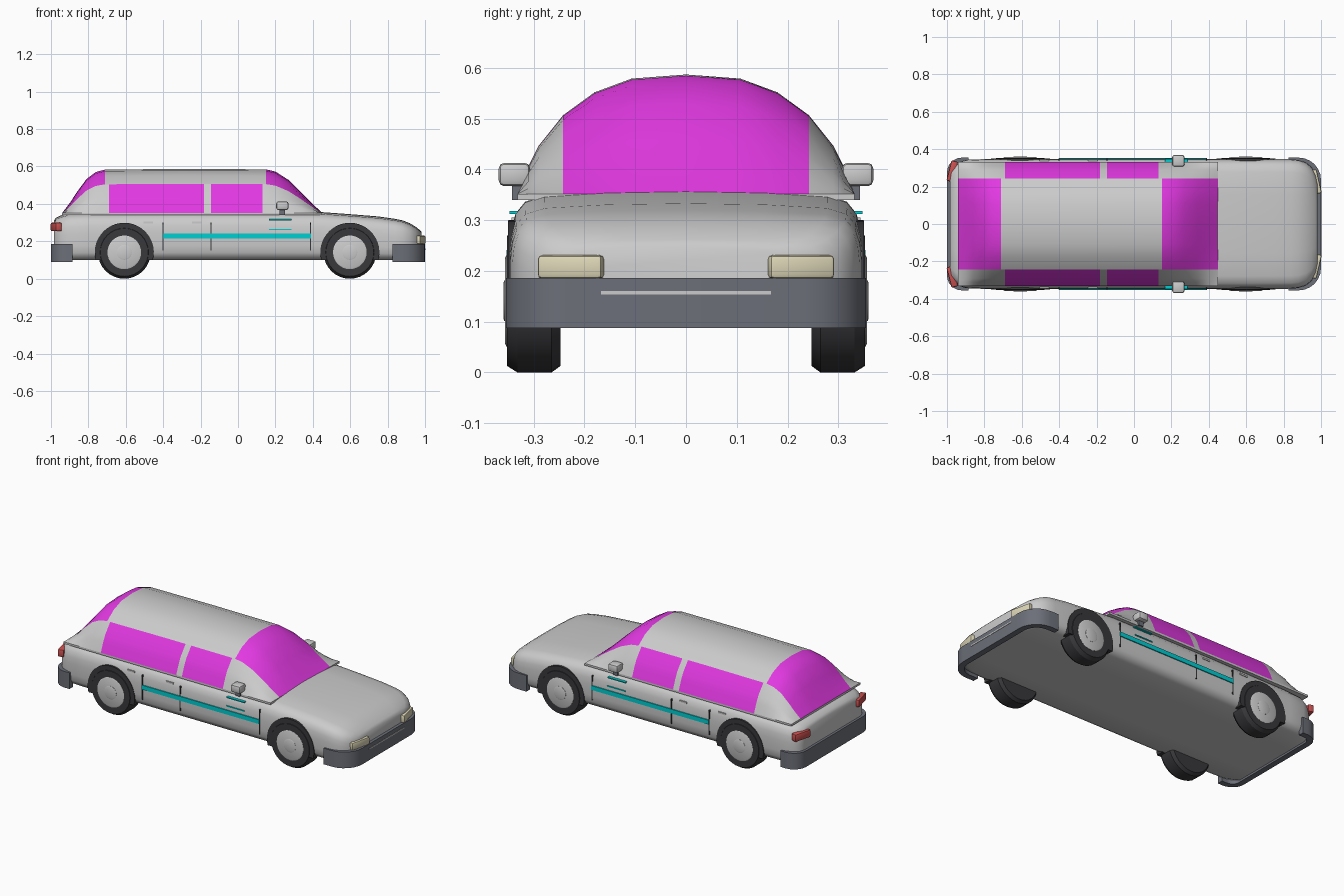
import bpy, bmesh, math
from mathutils import Matrix

if "Cube" in bpy.data.objects:
    bpy.data.objects.remove(bpy.data.objects["Cube"])


def mat(name, r, g, b):
    m = bpy.data.materials.new(name)
    m.diffuse_color = (r, g, b, 1)
    m.use_nodes = True
    m.node_tree.nodes["Principled BSDF"].inputs["Base Color"].default_value = m.diffuse_color
    return m


GLASS = mat("glass", .76, .04, .76)
TEAL = mat("teal", 0, .62, .64)
RUBBER = mat("rubber", .04, .04, .045)
DARK = mat("dark_trim", .15, .16, .19)
LAMP = mat("lamp", .72, .67, .47)
RED = mat("red_lamp", .6, .08, .08)


def make(name, verts, faces, m=None, angle=35, bevel=0):
    me = bpy.data.meshes.new(name)
    me.from_pydata(verts, [], faces)
    bm = bmesh.new()
    bm.from_mesh(me)
    if bevel:
        bmesh.ops.bevel(bm, geom=bm.edges[:], offset=bevel, segments=2, profile=.5, affect='EDGES')
    if name not in PATCHES:
        bmesh.ops.recalc_face_normals(bm, faces=bm.faces[:])
    bm.to_mesh(me)
    bm.free()
    ob = bpy.data.objects.new(name, me)
    bpy.context.collection.objects.link(ob)
    if m:
        me.materials.append(m)
    bpy.ops.object.select_all(action='DESELECT')
    ob.select_set(True)
    bpy.context.view_layer.objects.active = ob
    bpy.ops.object.shade_smooth_by_angle(angle=math.radians(angle))
    return ob


PATCHES = set()


def loft(name, rings, m=None, angle=35):
    n = len(rings[0])
    verts = [v for r in rings for v in r]
    faces = [(i * n + j, i * n + (j + 1) % n, (i + 1) * n + (j + 1) % n, (i + 1) * n + j)
             for i in range(len(rings) - 1) for j in range(n)]
    faces += [tuple(range(n)), tuple(range((len(rings) - 1) * n, len(rings) * n))]
    return make(name, verts, faces, m, angle)


def box(name, c, s, m=None, rot=0, bevel=0):
    v = [(x * s[0] / 2, y * s[1] / 2, z * s[2] / 2) for x in (-1, 1) for y in (-1, 1) for z in (-1, 1)]
    f = [(0, 1, 3, 2), (4, 6, 7, 5), (0, 4, 5, 1), (2, 3, 7, 6), (0, 2, 6, 4), (1, 5, 7, 3)]
    ob = make(name, v, f, m, bevel=bevel)
    ob.data.transform(Matrix.Translation(c) @ Matrix.Rotation(rot, 4, 'Z'))
    return ob


# lower body: one half section lofted along the length
half = [(.45, 0), (.86, 0), (.95, .05), (.99, .15), (1, .3), (1, .55), (.99, .7),
        (.965, .82), (.91, .91), (.8, .96), (.45, .99)]
section = [(0, 0)] + half + [(0, 1)] + [(-y, z) for y, z in reversed(half)]
stations = [(-.985, .27, .31), (-.975, .3, .325), (-.95, .325, .337), (-.9, .343, .352), (-.8, .347, .357),
            (-.3, .348, .36), (.42, .348, .358), (.6, .348, .345), (.75, .347, .333), (.84, .346, .32),
            (.88, .342, .312), (.92, .328, .296), (.95, .303, .278), (.97, .27, .262), (.982, .22, .25)]
loft("lower_body", [[(x, y * w, .1 + z * (top - .1)) for y, z in section]
                    for x, w, top in stations], None, 45)

# cabin: patches of one curved shell, height = lengthwise profile x crosswise arc
fx = [(-.94, 0), (-.9, .22), (-.86, .48), (-.81, .77), (-.76, .93), (-.71, .985), (-.3, 1),
      (.15, .99), (.2, .94), (.27, .75), (.34, .46), (.4, .2), (.45, 0)]
gy = [(0, .235), (.107, .227), (.18, .2), (.242, .155), (.29, .095), (.31, .055), (.332, 0)]


def interp(t, pts):
    for (a, u), (b, v) in zip(pts, pts[1:]):
        if t <= b:
            return u + (v - u) * (t - a) / (b - a)
    return pts[-1][1]


def patch(name, x0, x1, ys, m=None):
    PATCHES.add(name)
    xs = [x0] + [x for x, _ in fx if x0 < x < x1] + [x1]
    n = len(ys)
    verts = [(x, y, .352 + interp(x, fx) * interp(abs(y), gy)) for x in xs for y in ys]
    faces = [(i * n + j, i * n + n + j, i * n + n + j + 1, i * n + j + 1)
             for i in range(len(xs) - 1) for j in range(n - 1)]
    make(name, verts, faces, m, 50)


mid = [-.242, -.18, -.107, 0, .107, .18, .242]
patch("roof", -.71, .15, mid)
patch("windshield", .15, .45, mid, GLASS)
patch("rear_window", -.94, -.71, mid, GLASS)
for side, ys in (("left", [.242, .29, .31, .332]), ("right", [-.332, -.31, -.29, -.242])):
    patch("rear_pillar_" + side, -.94, -.69, ys)
    patch("rear_side_window_" + side, -.69, -.183, ys, GLASS)
    patch("middle_pillar_" + side, -.183, -.145, ys)
    patch("front_side_window_" + side, -.145, .13, ys, GLASS)
    patch("front_pillar_" + side, .13, .45, ys)
box("cabin_base", (-.245, 0, .346), (1.39, .664, .012))


# bumpers: U-shaped bands with rounded corners
def bumper(name, d, start, r):
    def path(o):
        arc = [(1 - r + (r - o) * math.cos(a), .355 - r + (r - o) * math.sin(a))
               for a in [math.radians(t) for t in range(0, 91, 15)]]
        p = arc + [(start, .355 - o)]
        return [(x, -y) for x, y in reversed(p)] + p
    rings = []
    for (xo, yo), (xi, yi) in zip(path(0), path(.035)):
        rings.append([(d * xo, yo, .088), (d * xo, yo, .186), (d * xi, yi, .186), (d * xi, yi, .088)])
    loft(name, rings, DARK)


bumper("front_bumper", 1, .825, .12)
bumper("rear_bumper", -1, .885, .08)
box("front_bumper_strip", (.998, 0, .157), (.008, .335, .007))


# wheels: turned profiles about the axle
def turned(name, x, z, s, prof, m=None, n=32):
    loft(name, [[(x + r * math.cos(2 * math.pi * k / n), s * y, z + r * math.sin(2 * math.pi * k / n))
                 for k in range(n)] for r, y in prof], m, 30)


for s, side in ((1, "left"), (-1, "right")):
    for x, end in ((-.608, "rear"), (.598, "front")):
        tag = f"_{end}_{side}"
        turned("tyre" + tag, x, .141, s, [(.128, .247), (.141, .265), (.141, .332), (.128, .353)], RUBBER)
        turned("hub" + tag, x, .141, s, [(.09, .3), (.09, .354), (.083, .357)])
        turned("hub_cap" + tag, x, .141, s, [(.04, .34), (.04, .358), (.034, .36)])
        # wheel arch: disc cut flat at the sill
        a0 = math.asin(-.04 / .158)
        pts = [(.158 * math.cos(a), .141 + .158 * math.sin(a))
               for a in [a0 + (math.pi - 2 * a0) * k / 24 for k in range(25)]]
        loft("arch" + tag, [[(x + px, s * y, pz) for px, pz in pts] for y in (.3, .3505)], RUBBER)

    # side trim, seams and handles
    box("side_strip_" + side, (-.005, s * .348, .228), (.79, .012, .026), TEAL)
    box("upper_accent_" + side, (.225, s * .338, .315), (.12, .02, .006), TEAL)
    box("lower_accent_" + side, (.225, s * .345, .264), (.12, .012, .006), TEAL)
    for i, x in enumerate((-.4, -.145, .388)):
        box(f"door_seam_{i}_{side}", (x, s * .344, .225), (.006, .012, .15), RUBBER)
    for i, x in enumerate((-.48, -.22)):
        box(f"door_handle_{i}_{side}", (x, s * .336, .3), (.05, .016, .01))

    # mirrors
    box("mirror_" + side, (.237, s * .338, .39), (.065, .062, .046), bevel=.011)
    box("mirror_stem_" + side, (.237, s * .33, .358), (.03, .025, .036), DARK)

    # lamps, angled to follow the body corners
    box("headlight_" + side, (.972, s * .226, .208), (.036, .13, .046), LAMP, s * .22, .008)
    box("tail_light_" + side, (-.972, s * .282, .277), (.036, .112, .046), RED, -s * .25, .008)
